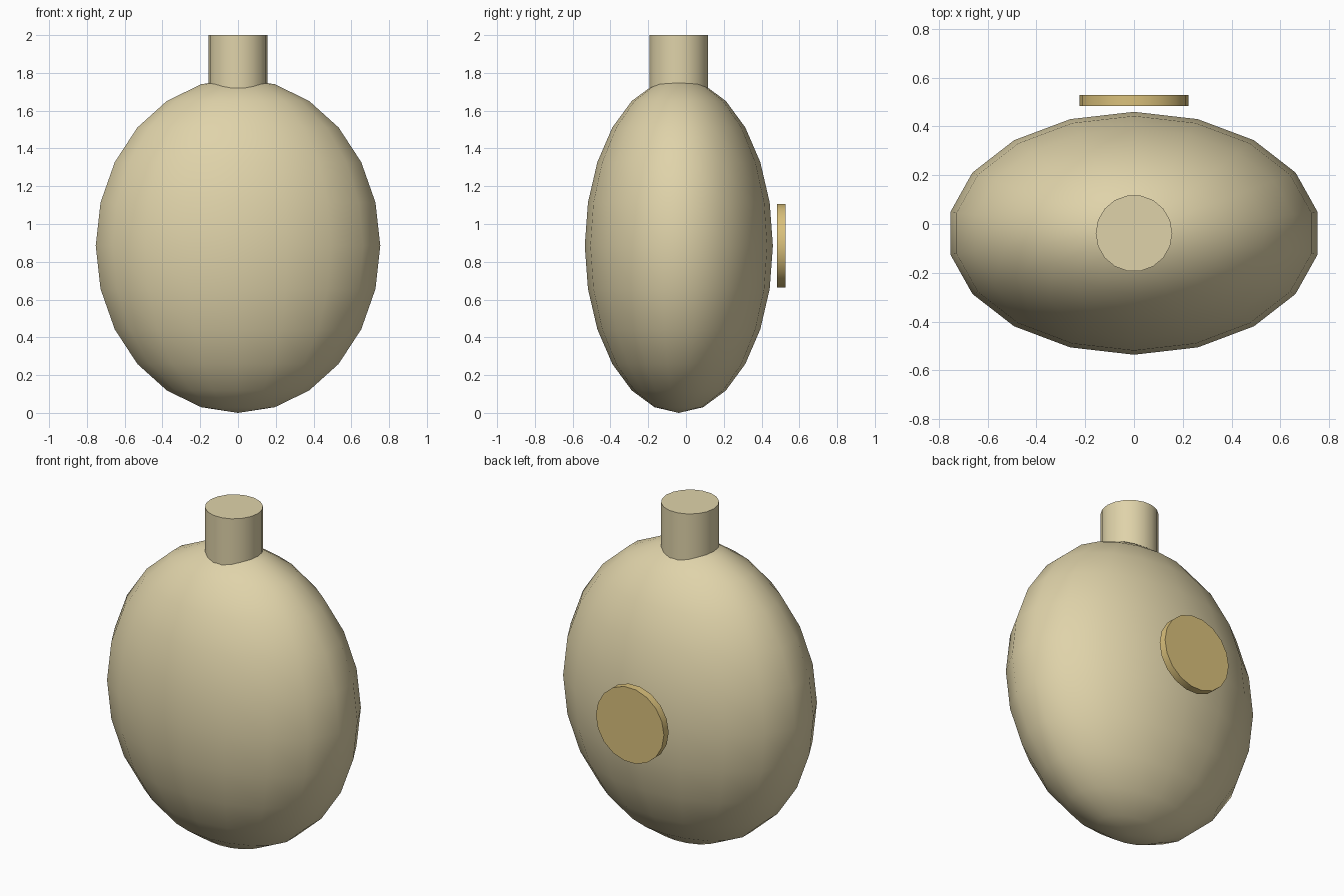
import bpy, math

if "Cube" in bpy.data.objects:
    bpy.data.objects.remove(bpy.data.objects["Cube"])

CY = -0.038   # depth of the flask axis
MID = 0.885   # height of the belly centre
SIDES = 18


def material(name, rgb):
    m = bpy.data.materials.new(name)
    m.diffuse_color = (*rgb, 1)
    m.use_nodes = True
    m.node_tree.nodes["Principled BSDF"].inputs["Base Color"].default_value = m.diffuse_color
    return m


def finish(name, mat, angle):
    ob = bpy.context.object
    ob.name = name
    ob.data.materials.append(mat)
    bpy.ops.object.transform_apply(location=False, rotation=True, scale=True)
    bpy.ops.object.shade_smooth_by_angle(angle=math.radians(angle))
    return ob


def cylinder(name, mat, radius, depth, location, rotation):
    bpy.ops.mesh.primitive_cylinder_add(vertices=SIDES, radius=radius, depth=depth,
                                        location=location, rotation=rotation)
    return finish(name, mat, 40)


cream = material("cream", (0.74, 0.65, 0.40))
gold = material("gold", (0.70, 0.53, 0.20))

# Flattened round body
bpy.ops.mesh.primitive_uv_sphere_add(segments=SIDES, ring_count=12, radius=1,
                                     location=(0, CY, MID))
bpy.context.object.scale = (0.765, 0.498, 0.885)
finish("flask_body", cream, 60)

# Neck, sunk into the body
cylinder("flask_neck", cream, 0.157, 0.4, (0, CY, 1.8), (0, 0, math.pi / 2))

# Round disc standing just behind the body
cylinder("back_disc", gold, 0.224, 0.045, (0, 0.5055, MID),
         (math.pi / 2, math.pi / 2, 0))
